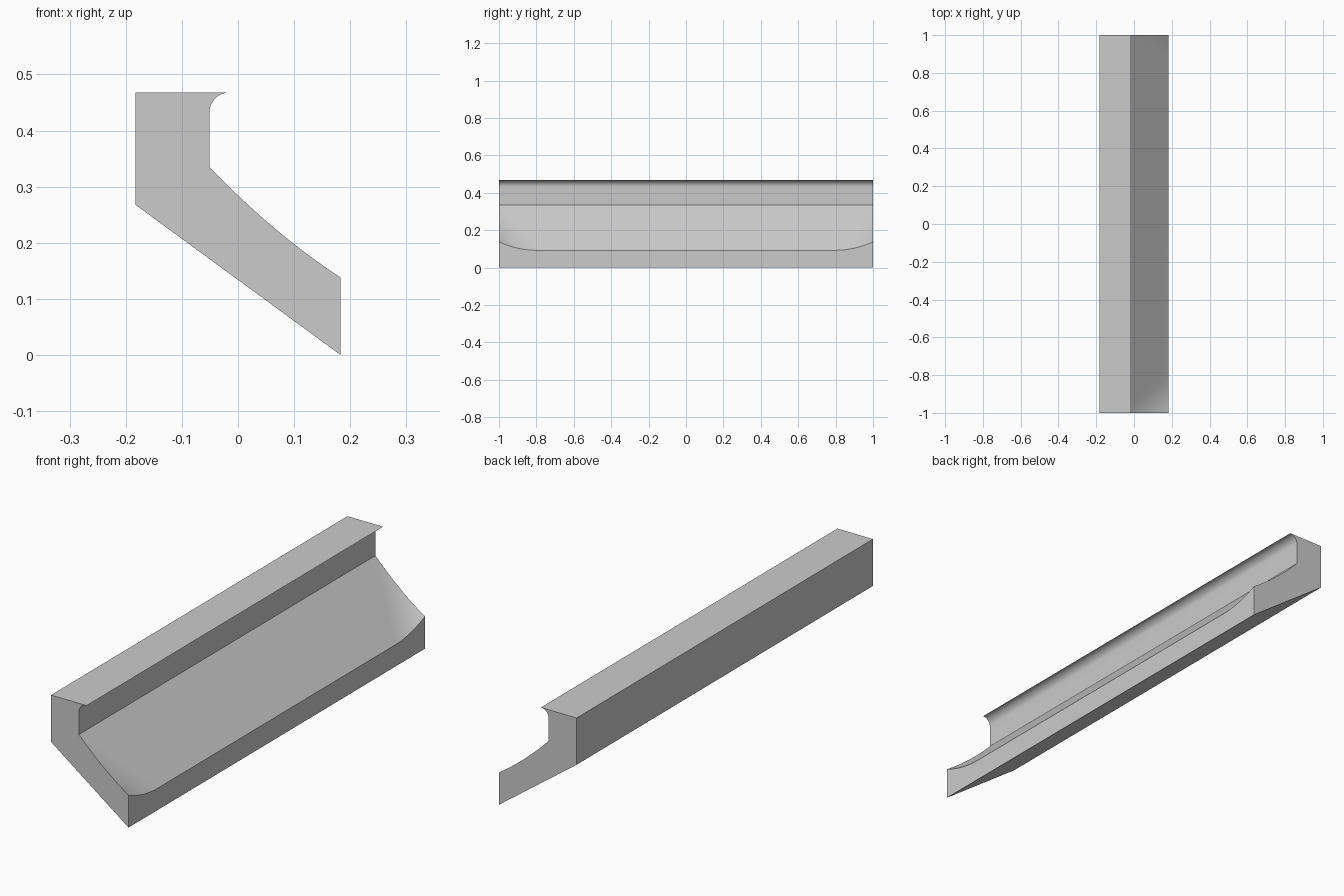
import bpy, bmesh
from math import sin, cos, pi, radians

cube = bpy.data.objects.get("Cube")
if cube:
    bpy.data.objects.remove(cube, do_unlink=True)

STEPS = 12                      # subdivisions of the slope and of each flared end
BACK, WALL, TOE = -0.183, -0.051, 0.183
TOP, LIP_R = 0.468, 0.036
HEEL_Z, FOOT_Z, TOE_Z = 0.268, 0.335, 0.093
FLARE_LEN, FLARE_RISE = 0.2, 0.045


def slope_point(u, v):
    """Point on the sloped face; corners sweep up as a diagonal trough."""
    lift = FLARE_RISE * max(0, u + v - 1) ** 2
    return WALL + u * (TOE - WALL), FOOT_Z + u * (TOE_Z - FOOT_Z) + lift


def section(y):
    """Closed cross-section: slope, underside, back, top, coved lip."""
    v = max(0, (abs(y) - 1 + FLARE_LEN) / FLARE_LEN)
    pts = [slope_point(i / STEPS, v) for i in range(STEPS + 1)]
    pts += [(TOE, 0), (BACK, HEEL_Z), (BACK, TOP)]
    for i in range(STEPS + 1):
        a = pi / 2 * (1 + i / STEPS)
        pts.append((WALL + LIP_R + LIP_R * cos(a), TOP - LIP_R + LIP_R * sin(a)))
    return [(x, y, z) for x, z in pts]


# Stations along the length, denser at the flared ends
ends = [1 - FLARE_LEN * (1 - i / STEPS) for i in range(STEPS + 1)]
stations = [-y for y in reversed(ends)] + ends

# Loft the moulding
bm = bmesh.new()
rings = [[bm.verts.new(p) for p in section(y)] for y in stations]
count = len(rings[0])
for r0, r1, y in zip(rings, rings[1:], stations):
    for i in range(count):
        j = (i + 1) % count
        a, b, c, d = r0[i], r0[j], r1[j], r1[i]
        if i >= STEPS:
            bm.faces.new((a, b, c, d))
        elif y >= 0:            # split along the trough direction
            bm.faces.new((a, b, d))
            bm.faces.new((b, c, d))
        else:
            bm.faces.new((a, b, c))
            bm.faces.new((a, c, d))

# End caps
bm.faces.new(rings[0])
bm.faces.new(rings[-1])
bmesh.ops.recalc_face_normals(bm, faces=bm.faces)

mesh = bpy.data.meshes.new("coved_moulding")
bm.to_mesh(mesh)
bm.free()
moulding = bpy.data.objects.new("coved_moulding", mesh)
bpy.context.collection.objects.link(moulding)

# Plain grey material
grey = bpy.data.materials.new("plain_grey")
grey.use_nodes = True
color = (0.6, 0.6, 0.6, 1)
grey.diffuse_color = color
grey.node_tree.nodes["Principled BSDF"].inputs["Base Color"].default_value = color
mesh.materials.append(grey)

# Smooth cove and flares, crisp corners
bpy.ops.object.select_all(action="DESELECT")
moulding.select_set(True)
bpy.context.view_layer.objects.active = moulding
bpy.ops.object.shade_smooth_by_angle(angle=radians(30))
